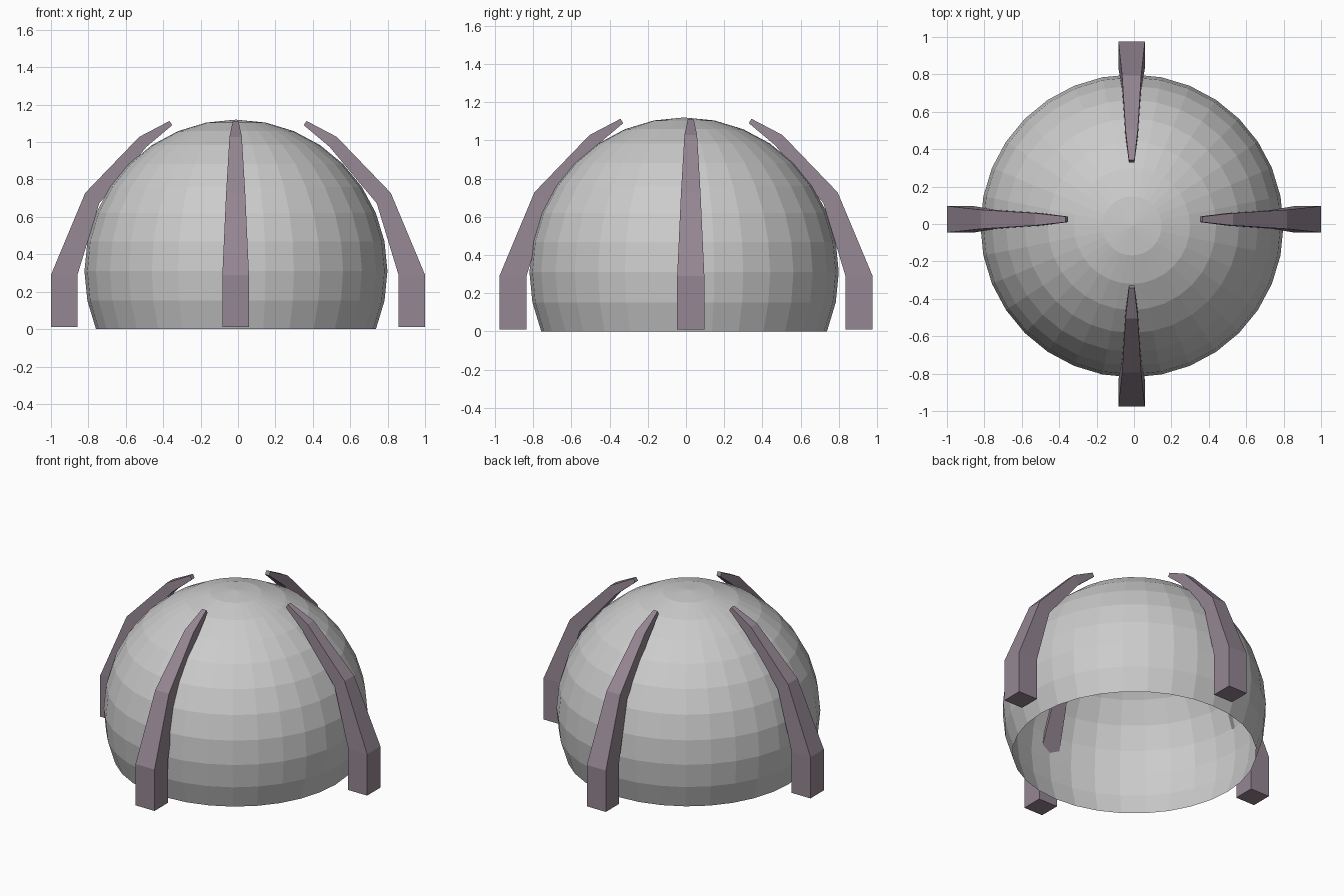
import bpy, bmesh
from mathutils import Matrix, Vector
from math import pi, sin

if "Cube" in bpy.data.objects:
    bpy.data.objects.remove(bpy.data.objects["Cube"])

mat = bpy.data.materials.new("leg_purple_grey")
mat.diffuse_color = (0.30, 0.24, 0.29, 1)
mat.use_nodes = True
mat.node_tree.nodes["Principled BSDF"].inputs["Base Color"].default_value = mat.diffuse_color


def finish(bm, name, material=None):
    me = bpy.data.meshes.new(name)
    bm.to_mesh(me)
    bm.free()
    ob = bpy.data.objects.new(name, me)
    bpy.context.collection.objects.link(ob)
    if material:
        me.materials.append(material)
    return ob


# Dome: faceted sphere with the two lowest rings cut off, open below
R = 0.81
cz = R * sin(pi / 8)
bm = bmesh.new()
bmesh.ops.create_uvsphere(bm, u_segments=32, v_segments=16, radius=R)
low = [v for v in bm.verts if v.co.z < -cz - 0.01]
bmesh.ops.delete(bm, geom=low, context='VERTS')
bmesh.ops.translate(bm, verts=bm.verts, vec=(-0.011, -0.01, cz))
finish(bm, "dome")

# Leg cross-sections: (outer r, outer z, inner r, inner z, width)
SECTIONS = [
    (1.000, 0.01, 0.858, 0.01, 0.142),
    (1.000, 0.29, 0.858, 0.29, 0.142),
    (0.817, 0.728, 0.742, 0.672, 0.102),
    (0.528, 1.028, 0.490, 0.974, 0.066),
    (0.366, 1.113, 0.352, 1.090, 0.030),
]


def make_leg(name, angle, shift, offset):
    """Tapered bent leg, moved radially by shift, turned about z, then offset."""
    bm = bmesh.new()
    rings = []
    for ro, zo, ri, zi, w in SECTIONS:
        h = w / 2
        pts = [(ro, -h, zo), (ro, h, zo), (ri, h, zi), (ri, -h, zi)]
        rings.append([bm.verts.new(Vector(p) + Vector((shift, 0, 0))) for p in pts])
    for a, b in zip(rings, rings[1:]):
        for i in range(4):
            j = (i + 1) % 4
            bm.faces.new((a[i], a[j], b[j], b[i]))
    bm.faces.new(rings[0][::-1])
    bm.faces.new(rings[-1])
    bmesh.ops.recalc_face_normals(bm, faces=bm.faces)
    bm.transform(Matrix.Translation(offset) @ Matrix.Rotation(angle, 4, 'Z'))
    finish(bm, name, mat)


# Four legs around the dome
make_leg("right_leg", 0, 0, (0, 0.025, 0))
make_leg("back_leg", pi / 2, -0.023, (-0.0125, 0, 0))
make_leg("left_leg", pi, 0, (0, 0.025, 0))
make_leg("front_leg", -pi / 2, -0.023, (-0.0125, 0, 0))
